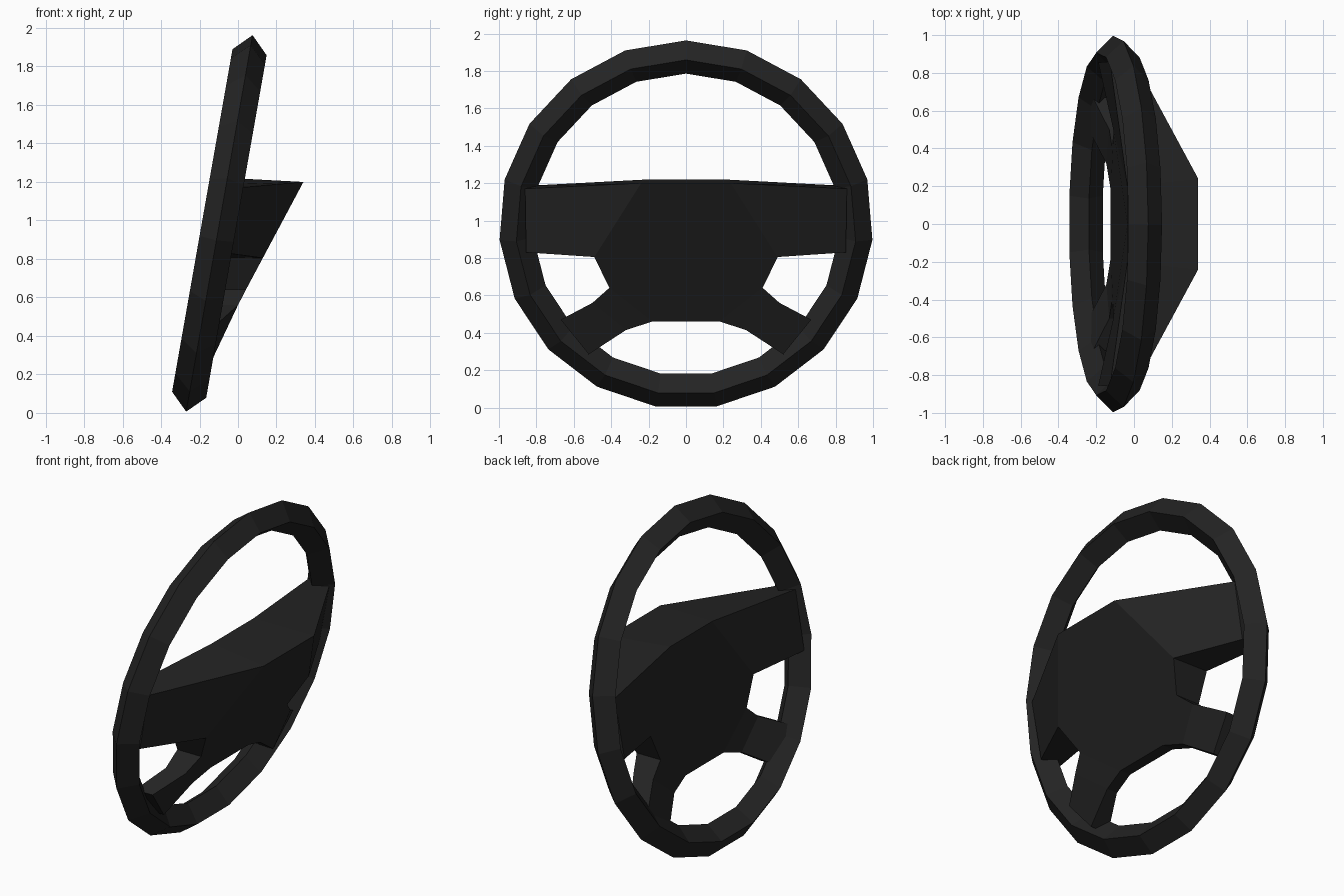
import bpy, bmesh, math
from mathutils import Matrix

if "Cube" in bpy.data.objects:
    bpy.data.objects.remove(bpy.data.objects["Cube"])

TILT = math.radians(10)
S, C = math.sin(TILT), math.cos(TILT)
CX, CZ = -0.098, 0.978          # rim centre

black = bpy.data.materials.new("soft_black")
black.diffuse_color = (0.017, 0.017, 0.017, 1)
black.use_nodes = True
black.node_tree.nodes["Principled BSDF"].inputs["Base Color"].default_value = black.diffuse_color

# Rim: 19-sided ring with a diamond section, tilted, one corner at the top
bpy.ops.mesh.primitive_torus_add(major_segments=19, minor_segments=4,
                                 major_radius=0.91, minor_radius=0.09)
rim = bpy.context.object
rim.name = "rim"
rim.data.transform(Matrix(((S, 0, C, CX), (0, -1, 0, 0), (C, 0, -S, CZ), (0, 0, 0, 1))))
rim.data.materials.append(black)
for p in rim.data.polygons:
    p.use_smooth = False


def back_x(z, n):
    """x of a point lying n in front of the tilted rim plane."""
    return CX + (z - CZ) * S / C + n / C


# Hub and spokes, half outline: front y, z, x; back y, z, offset from the rim plane
half = [
    (0.00, 1.20, 0.34, 0.00, 1.22, 0.02),
    (0.24, 1.20, 0.34, 0.20, 1.22, 0.02),
    (0.86, 1.17, 0.005, 0.86, 1.185, -0.065),
    (0.855, 0.83, -0.055, 0.855, 0.835, -0.065),
    (0.49, 0.805, 0.129, 0.49, 0.81, 0.02),
    (0.41, 0.64, 0.041, 0.41, 0.64, 0.04),
    (0.50, 0.56, 0.00, 0.50, 0.56, 0.04),
    (0.67, 0.47, -0.10, 0.67, 0.47, -0.03),
    (0.52, 0.285, -0.13, 0.52, 0.285, -0.03),
    (0.32, 0.415, -0.078, 0.32, 0.415, 0.05),
    (0.18, 0.46, -0.055, 0.18, 0.46, 0.065),
    (0.00, 0.46, -0.055, 0.00, 0.46, 0.065),
]
patches = [(0, 1, 4, 5, 10, 11), (1, 2, 3, 4), (5, 6, 9, 10), (6, 7, 8, 9)]

bm = bmesh.new()
for side in (1, -1):
    front = [bm.verts.new((x, side * y, z)) for y, z, x, *_ in half]
    back = [bm.verts.new((back_x(z, n), side * y, z)) for *_, y, z, n in half]
    for p in patches:
        bm.faces.new([front[i] for i in p])
        bm.faces.new([back[i] for i in reversed(p)])
    for i in range(len(half) - 1):
        bm.faces.new((front[i], back[i], back[i + 1], front[i + 1]))
bmesh.ops.remove_doubles(bm, verts=bm.verts[:], dist=1e-4)
bmesh.ops.recalc_face_normals(bm, faces=bm.faces[:])
mesh = bpy.data.meshes.new("hub_and_spokes")
bm.to_mesh(mesh)
bm.free()
mesh.materials.append(black)
hub = bpy.data.objects.new("hub_and_spokes", mesh)
bpy.context.collection.objects.link(hub)
